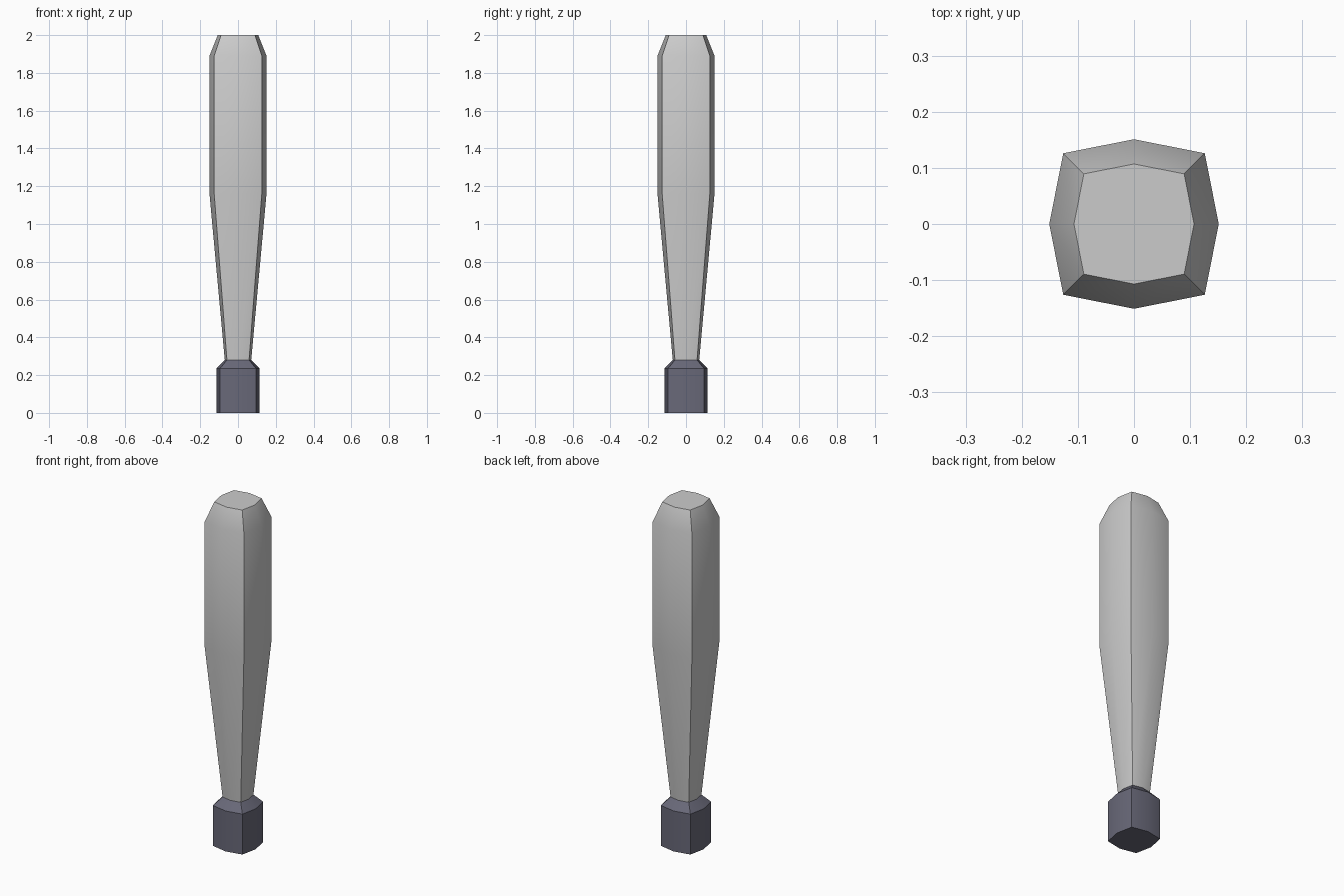
import bpy
import bmesh
import math

if "Cube" in bpy.data.objects:
    bpy.data.objects.remove(bpy.data.objects["Cube"])

CORNER = 0.835  # corner coordinate relative to the mid-side reach


def ring_points(r, z):
    """Bulged square: four corners plus four pushed-out side midpoints."""
    c = r * CORNER
    return [(r, 0, z), (c, c, z), (0, r, z), (-c, c, z),
            (-r, 0, z), (-c, -c, z), (0, -r, z), (c, -c, z)]


def loft(name, profile, cap_bottom=False, cap_top=False, color=None):
    """Skin a (radius, height) profile with the bulged square section."""
    bm = bmesh.new()
    rings = [[bm.verts.new(p) for p in ring_points(r, z)] for r, z in profile]
    for a, b in zip(rings, rings[1:]):
        for i in range(8):
            j = (i + 1) % 8
            bm.faces.new((a[i], a[j], b[j], b[i]))
    if cap_bottom:
        bm.faces.new(rings[0][::-1])
    if cap_top:
        bm.faces.new(rings[-1])
    mesh = bpy.data.meshes.new(name)
    bm.to_mesh(mesh)
    bm.free()
    obj = bpy.data.objects.new(name, mesh)
    bpy.context.collection.objects.link(obj)
    if color:
        mat = bpy.data.materials.new(name + "_paint")
        mat.diffuse_color = color
        mat.use_nodes = True
        mat.node_tree.nodes["Principled BSDF"].inputs["Base Color"].default_value = mat.diffuse_color
        mesh.materials.append(mat)
    # soft side bulges, crisp corners
    bpy.ops.object.select_all(action='DESELECT')
    obj.select_set(True)
    bpy.context.view_layer.objects.active = obj
    bpy.ops.object.shade_smooth_by_angle(angle=math.radians(30))
    return obj


# Tapered club body with a chamfered flat top
loft("club_body", [(0.07, 0.28), (0.151, 1.16), (0.151, 1.89), (0.107, 2.0)],
     cap_top=True)

# Dark handle block with a sloped collar
loft("handle_block", [(0.114, 0), (0.114, 0.235), (0.07, 0.28)],
     cap_bottom=True, color=(0.14, 0.14, 0.19, 1))
